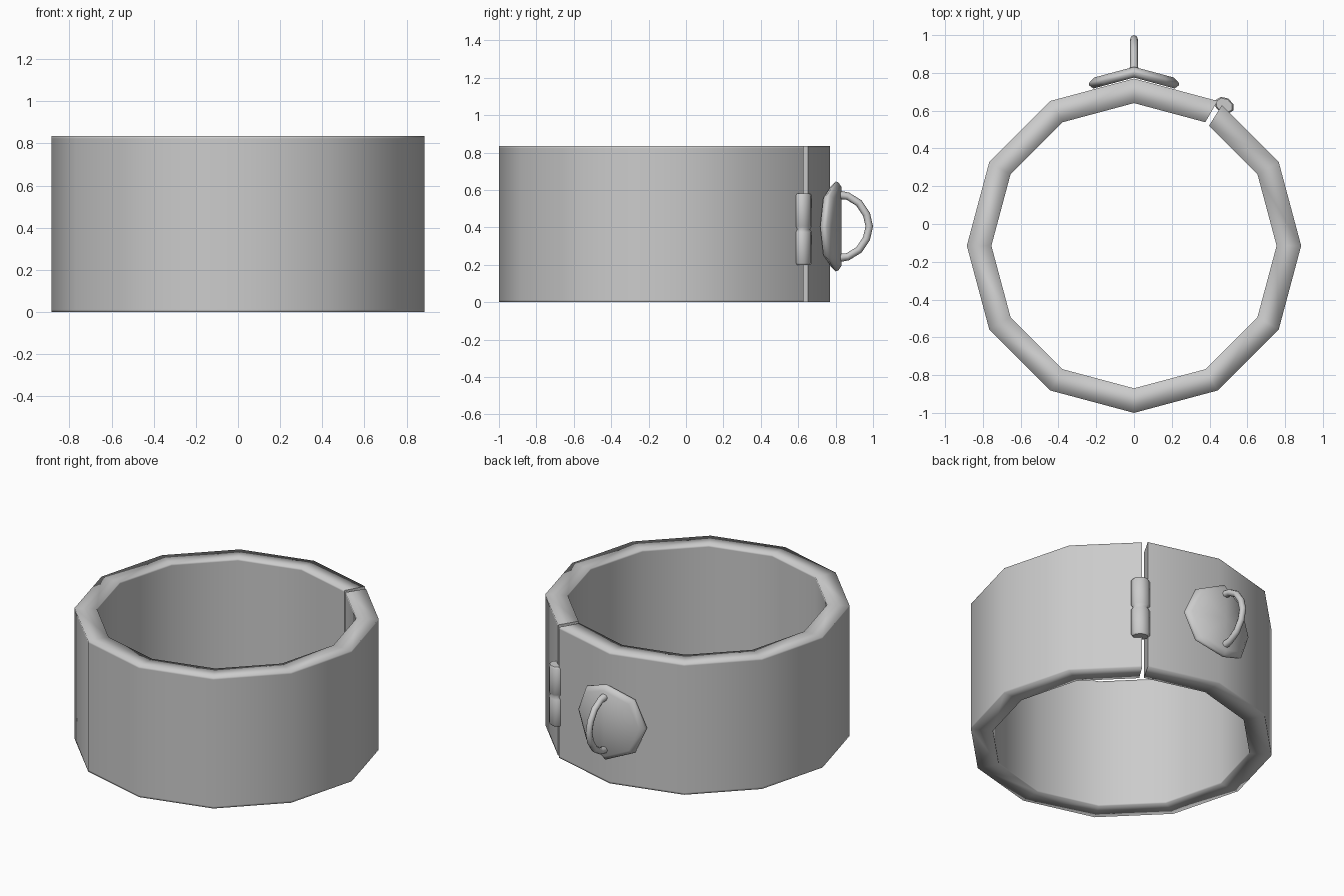
import bpy, bmesh
from math import sin, cos, tan, radians
from mathutils import Vector, Matrix

cube = bpy.data.objects.get("Cube")
if cube:
    bpy.data.objects.remove(cube)

grey = bpy.data.materials.new("grey metal")
grey.use_nodes = True
COLOUR = (0.6, 0.6, 0.6, 1)
grey.diffuse_color = COLOUR
grey.node_tree.nodes["Principled BSDF"].inputs["Base Color"].default_value = COLOUR

CENTRE_Y, OUTER, INNER, HEIGHT = -0.115, 0.885, 0.755, 0.835
MID_Z = 0.405


def make_object(name, bm):
    bmesh.ops.recalc_face_normals(bm, faces=bm.faces)
    mesh = bpy.data.meshes.new(name)
    bm.to_mesh(mesh)
    bm.free()
    mesh.materials.append(grey)
    obj = bpy.data.objects.new(name, mesh)
    bpy.context.collection.objects.link(obj)
    return obj


def loft(bm, loops):
    """Skin closed loops of points with quads; returns the vertex loops."""
    rings = [[bm.verts.new(p) for p in loop] for loop in loops]
    for a, b in zip(rings, rings[1:]):
        n = len(a)
        for i in range(n):
            j = (i + 1) % n
            bm.faces.new((a[i], a[j], b[j], b[i])).smooth = True
    return rings


# Twelve-sided cuff, open at the hinge, with tight loops beside each rim
LIP = 0.012
wall = [(OUTER, 0), (OUTER, LIP), (OUTER, HEIGHT - LIP), (OUTER, HEIGHT),
        (INNER, HEIGHT), (INNER, HEIGHT - LIP), (INNER, LIP), (INNER, 0)]


def section(degrees):
    a = radians(degrees)
    return [Vector((r * cos(a), CENTRE_Y + r * sin(a), z)) for r, z in wall]


sections = [section(60 + 30 * i) for i in range(12)]
sections.append([p.lerp(q, 0.93) for p, q in zip(section(30), section(60))])
bm = bmesh.new()
rings = loft(bm, sections)
for end in (rings[0], rings[-1]):
    bm.faces.new(end)
make_object("cuff_band", bm)

# Hinge barrel: two flattened knuckles meeting at a narrow waist
profile = [(0.2, 0.85), (0.21, 1), (0.375, 1), (0.39, 0.8),
           (0.405, 1), (0.57, 1), (0.58, 0.85)]
turn = Matrix.Rotation(radians(-30), 3, 'Z')
loops = []
for z, s in profile:
    loops.append([turn @ Vector((0.055 * s * cos(radians(45 * k)),
                                 0.042 * s * sin(radians(45 * k)), 0))
                  + Vector((0.478, 0.628, z)) for k in range(8)])
bm = bmesh.new()
rings = loft(bm, loops)
for end in (rings[0], rings[-1]):
    bm.faces.new(end)
make_object("hinge_barrel", bm)

# Octagonal mounting plate folded over the rear corner of the cuff
slope = tan(radians(15))


def plate_loop(radius, y):
    pts = []
    for k in range(8):
        a = radians(45 * k)
        x = radius * cos(a)
        pts.append(Vector((x, y - slope * abs(x), MID_Z + radius * sin(a))))
    return pts


bm = bmesh.new()
rings = loft(bm, [plate_loop(r, y) for r, y in
                  ((0.215, 0.775), (0.24, 0.8), (0.235, 0.815), (0.21, 0.832))])
for ring, y in ((rings[0], 0.775), (rings[-1], 0.832)):
    hub = bm.verts.new((0, y, MID_Z))
    for i in range(8):
        bm.faces.new((ring[i], ring[(i + 1) % 8], hub)).smooth = True
make_object("ring_plate", bm)

# Half-ring handle swept along an upright arc
half = [(0.805, 0.17), (0.865, 0.162), (0.925, 0.125), (0.965, 0.065)]
path = half + [(0.98, 0)] + [(y, -z) for y, z in reversed(half)]
pts = [Vector((0, y, MID_Z + z)) for y, z in path]
loops = []
for i, p in enumerate(pts):
    tangent = (pts[min(i + 1, len(pts) - 1)] - pts[max(i - 1, 0)]).normalized()
    across = Vector((1, 0, 0))
    out = tangent.cross(across)
    r = 0.024 if i in (0, len(pts) - 1) else 0.02
    loops.append([p + r * (cos(radians(45 * k)) * across + sin(radians(45 * k)) * out)
                  for k in range(8)])
bm = bmesh.new()
rings = loft(bm, loops)
for end in (rings[0], rings[-1]):
    bm.faces.new(end)
make_object("ring_handle", bm)
